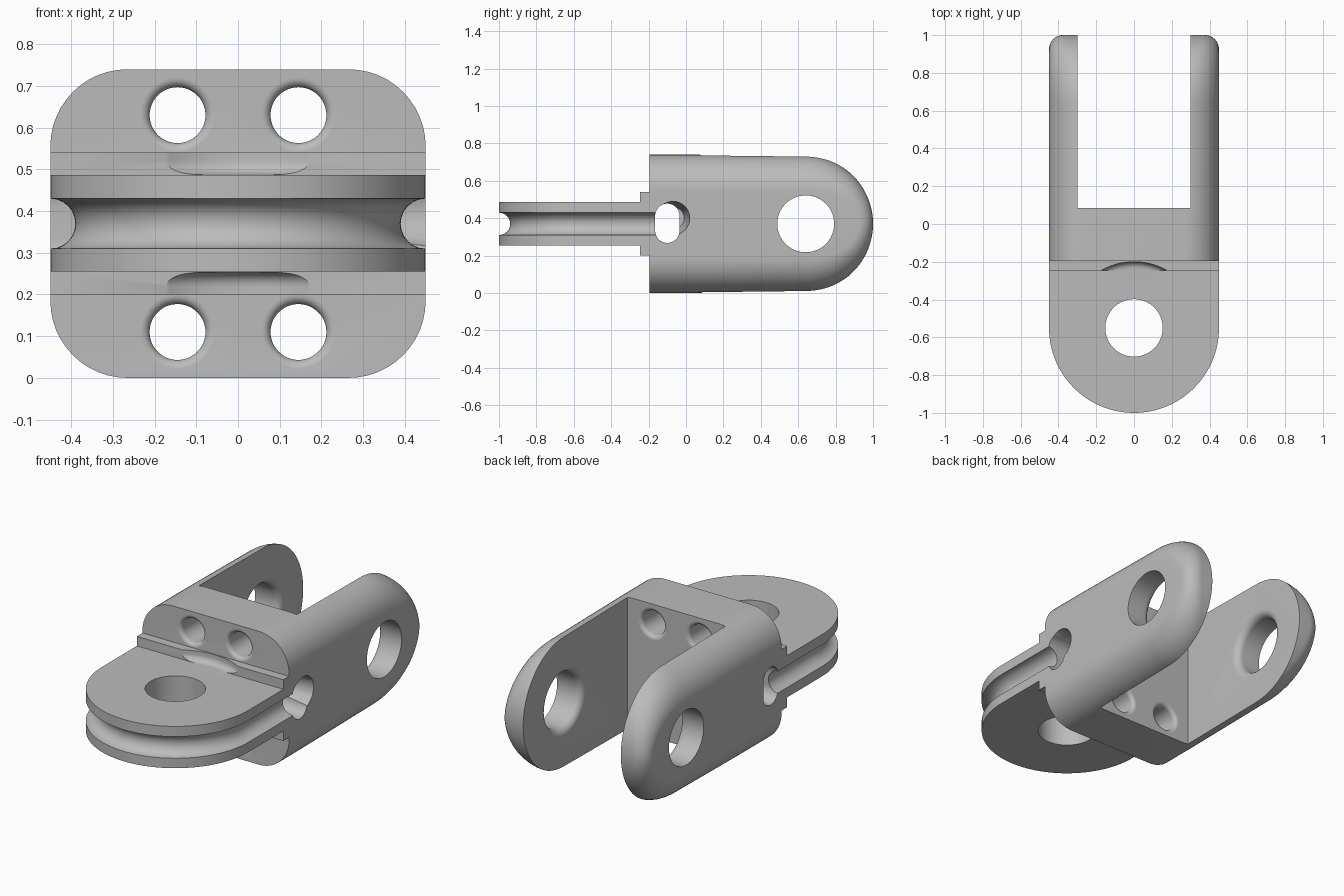
import bpy, bmesh, math
from mathutils import Matrix, Vector

cube = bpy.data.objects.get("Cube")
if cube:
    bpy.data.objects.remove(cube, do_unlink=True)

grey = bpy.data.materials.new("plain grey")
grey.use_nodes = True
COLOUR = (0.5, 0.5, 0.5, 1)
grey.diffuse_color = COLOUR
grey.node_tree.nodes["Principled BSDF"].inputs["Base Color"].default_value = COLOUR

MID = 0.37      # height of the centre plane
HALF = 0.45     # half width


def finish(name, bm):
    bmesh.ops.remove_doubles(bm, verts=bm.verts, dist=1e-5)
    bmesh.ops.recalc_face_normals(bm, faces=bm.faces)
    mesh = bpy.data.meshes.new(name)
    bm.to_mesh(mesh)
    bm.free()
    mesh.materials.append(grey)
    ob = bpy.data.objects.new(name, mesh)
    bpy.context.collection.objects.link(ob)
    return ob


def box(name, lo, hi):
    bm = bmesh.new()
    bmesh.ops.create_cube(bm, size=1)
    for v in bm.verts:
        v.co = [l + (c + 0.5) * (h - l) for l, h, c in zip(lo, hi, v.co)]
    return finish(name, bm)


def loft(name, rings, closed=True):
    """Skin equal rings of points and cap both ends."""
    bm = bmesh.new()
    rows = [[bm.verts.new(p) for p in ring] for ring in rings]
    n = len(rows[0])
    for a, b in zip(rows, rows[1:]):
        for i in range(n if closed else n - 1):
            j = (i + 1) % n
            bm.faces.new((a[i], a[j], b[j], b[i]))
    bm.faces.new(rows[0])
    bm.faces.new(rows[-1])
    if not closed:
        bm.faces.new([r[0] for r in rows] + [r[-1] for r in reversed(rows)])
    return finish(name, bm)


def lathe(name, profile, centre, axis, n=64):
    """Revolve (radius, position) pairs around an axis through centre."""
    turn = Vector(axis).to_track_quat('Z', 'Y').to_matrix().to_4x4()
    place = Matrix.Translation(centre) @ turn
    angles = [2 * math.pi * i / n for i in range(n)]
    return loft(name, [[place @ Vector((r * math.cos(a), r * math.sin(a), h)) for a in angles]
                       for r, h in profile])


def arc(start, end, n):
    return [math.radians(start + (end - start) * i / n) for i in range(n + 1)]


def combine(target, tool, operation='DIFFERENCE'):
    mod = target.modifiers.new("combine", 'BOOLEAN')
    mod.object, mod.operation, mod.solver = tool, operation, 'EXACT'
    bpy.context.view_layer.objects.active = target
    bpy.ops.object.modifier_apply(modifier=mod.name)
    bpy.data.objects.remove(tool, do_unlink=True)


# Fork body: U outline with a side fillet that tightens toward the rounded end
END_Y, END_R, FRONT = 0.637, 0.363, -0.195
outline = []    # (y, z, normal y, normal z, fillet radius)
for y, h in ((FRONT, MID), (0, MID), (0.3, 0.367)):
    outline.append((y, h, 0, 1, 0.185))
for a in arc(90, 0, 32):
    ny, nz = math.cos(a), math.sin(a)
    r = 0.075 + 0.11 * nz ** 1.5 if nz > 1e-6 else 0.075
    outline.append((END_Y + END_R * ny, END_R * nz, ny, nz, r))
outline += [(y, -z, ny, -nz, r) for y, z, ny, nz, r in reversed(outline[:-1])]


def body_ring(side, t):
    ring = []
    for y, z, ny, nz, r in outline:
        inset = r * (1 - math.cos(t))
        x = side * (HALF - r * (1 - math.sin(t)))
        ring.append((x, y - ny * inset, MID + z - nz * inset))
    return ring


turns = arc(0, 90, 12)
link = loft("fork_link", [body_ring(-1, t) for t in reversed(turns)]
            + [body_ring(1, t) for t in turns], closed=False)

# Shoulder step in front of the body
combine(link, box("shoulder", (-HALF, -0.245, 0.2), (HALF, -0.1, 0.54)), 'UNION')

# Rounded tongue
PIVOT_Y = -0.55
path = [(HALF, -0.1)] + [(HALF * math.cos(a), PIVOT_Y + HALF * math.sin(a))
                         for a in arc(0, -180, 64)] + [(-HALF, -0.1)]
combine(link, loft("tongue", [[(x, y, z) for x, y in path] for z in (0.255, 0.487)]), 'UNION')

# Gap between the fork arms
combine(link, box("fork_gap", (-0.3, 0.085, -0.5), (0.3, 1.5, 1.5)))

# Cord groove running around the tongue
rings = []
for i, (x, y) in enumerate(path):
    a = math.atan2(min(y - PIVOT_Y, 0), x)
    out = Vector((math.cos(a), math.sin(a), 0))
    rings.append([Vector((x, y, MID)) + 0.06 * (out * math.cos(t) + Vector((0, 0, math.sin(t))))
                  for t in arc(0, 345, 23)])
combine(link, loft("cord_groove", rings))

# Oblong cross hole with a round pocket on the left side
oblong = [(-0.1 + 0.065 * math.cos(a), 0.413 + 0.065 * math.sin(a)) for a in arc(0, 180, 20)]
oblong += [(-0.1 + 0.065 * math.cos(a), 0.333 + 0.065 * math.sin(a)) for a in arc(180, 360, 20)]
combine(link, loft("cross_hole", [[(x, y, z) for y, z in oblong] for x in (-0.7, 0.7)]))
combine(link, lathe("cord_pocket", [(0.06, 0.2), (0.09, 0.45), (0.09, 0.6)],
                    (0, -0.07, 0.4), (1, 0, 0)))

# Tongue pivot hole
combine(link, lathe("tongue_hole", [(0.152, -0.5), (0.152, 0.5)], (0, PIVOT_Y, MID), (0, 0, 1)))

# Curved clearance where the shoulder meets the tongue, above and below
for side in (1, -1):
    dish = [(0.316 + 0.034 * math.sin(a), 0.117 + 0.034 * (1 - math.cos(a))) for a in arc(0, 90, 8)]
    combine(link, lathe("clearance", dish + [(0.35, 0.3)], (0, PIVOT_Y, MID), (0, 0, side), 128))

# Fork pin hole, flared on the inner faces
flare = [(0.152 + 0.04 * (1 - math.cos(a)), -0.34 + 0.04 * math.sin(a)) for a in arc(0, 90, 8)]
pin = [(0.152, -0.7)] + flare
combine(link, lathe("pin_hole", pin + [(r, -h) for r, h in reversed(pin)],
                    (0, 0.64, MID), (1, 0, 0)))

# Four screw holes with rounded mouths at both ends
depth = 0.14
mouth = [(0.067 + 0.022 * (1 - math.cos(a)), depth - 0.022 + 0.022 * math.sin(a))
         for a in arc(0, 90, 8)] + [(0.089, depth + 0.03)]
bore = [(r, -h) for r, h in reversed(mouth)] + mouth
for x in (-0.145, 0.145):
    for z in (-0.26, 0.26):
        combine(link, lathe("screw_hole", bore, (x, FRONT + depth, MID + z), (0, 1, 0), 48))

bpy.ops.object.select_all(action='DESELECT')
link.select_set(True)
bpy.context.view_layer.objects.active = link
bpy.ops.object.shade_smooth_by_angle(angle=math.radians(30))
